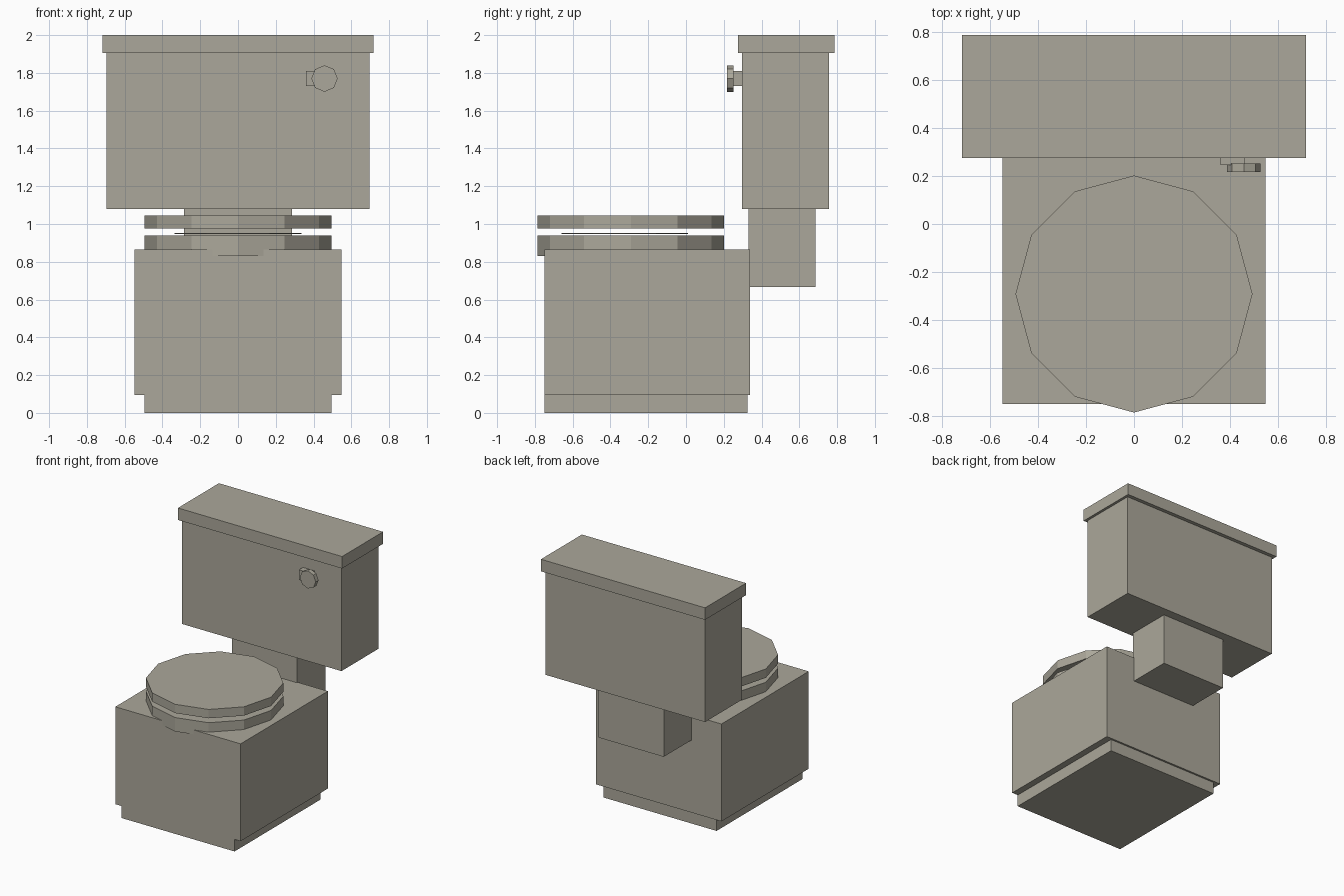
import bpy
import math

if "Cube" in bpy.data.objects:
    bpy.data.objects.remove(bpy.data.objects["Cube"])

stone = bpy.data.materials.new("warm grey")
stone.diffuse_color = (0.41, 0.39, 0.325, 1)
stone.use_nodes = True
stone.node_tree.nodes["Principled BSDF"].inputs["Base Color"].default_value = stone.diffuse_color


def box(name, x, y, z):
    """Box spanning the (min, max) ranges."""
    bpy.ops.mesh.primitive_cube_add(
        size=1, location=[(a + b) / 2 for a, b in (x, y, z)])
    ob = bpy.context.object
    ob.name = name
    ob.scale = [b - a for a, b in (x, y, z)]
    bpy.ops.object.transform_apply(location=False, rotation=False, scale=True)
    ob.data.materials.append(stone)


def disc(name, sides, radius, depth, location, rotation=(0, 0, 0)):
    """Flat-sided upright or turned cylinder."""
    bpy.ops.mesh.primitive_cylinder_add(
        vertices=sides, radius=radius, depth=depth,
        location=location, rotation=rotation)
    ob = bpy.context.object
    ob.name = name
    ob.data.materials.append(stone)


# Foot and bowl
box("foot", (-0.495, 0.495), (-0.75, 0.325), (0, 0.095))
box("bowl", (-0.548, 0.548), (-0.75, 0.34), (0.095, 0.865))

# Seat, thin inner disc and closed cover
disc("seat", 12, 0.494, 0.11, (0, -0.292, 0.885))
disc("inner_disc", 12, 0.335, 0.006, (0, -0.325, 0.95))
disc("seat_cover", 12, 0.494, 0.07, (0, -0.292, 1.01))

# Neck, tank and tank lid
box("neck", (-0.285, 0.285), (0.33, 0.685), (0.667, 1.08))
box("tank", (-0.697, 0.697), (0.297, 0.757), (1.08, 1.905))
box("tank_lid", (-0.718, 0.718), (0.275, 0.787), (1.905, 2.0))

# Flush handle: arm and octagonal knob
box("handle_arm", (0.36, 0.46), (0.247, 0.297), (1.73, 1.81))
disc("handle_knob", 8, 0.07, 0.035, (0.458, 0.235, 1.77), (math.pi / 2, 0, 0))
